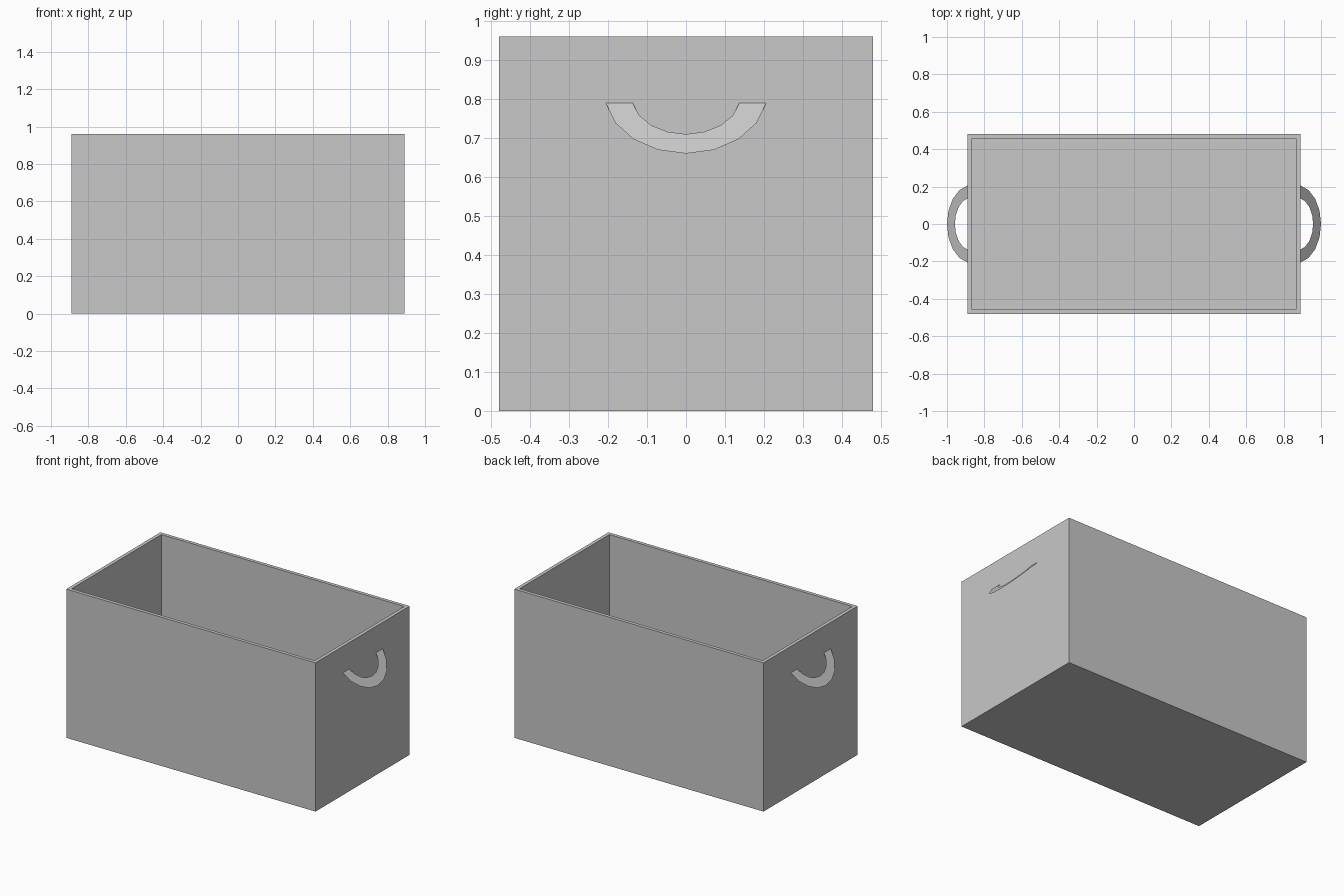
import bpy, bmesh
from math import sin, cos, radians

cube = bpy.data.objects.get("Cube")
if cube:
    bpy.data.objects.remove(cube, do_unlink=True)

grey = bpy.data.materials.new("light grey")
grey.use_nodes = True
colour = (0.58, 0.58, 0.58, 1)
grey.diffuse_color = colour
grey.node_tree.nodes["Principled BSDF"].inputs["Base Color"].default_value = colour

HALF_X, HALF_Y, HEIGHT, WALL = 0.89, 0.48, 0.96, 0.032


def add_object(name, bm):
    mesh = bpy.data.meshes.new(name)
    bm.to_mesh(mesh)
    bm.free()
    mesh.materials.append(grey)
    obj = bpy.data.objects.new(name, mesh)
    bpy.context.collection.objects.link(obj)
    return obj


# Open box: inset the top face for the rim, then sink it to make the floor
bm = bmesh.new()
bmesh.ops.create_cube(bm, size=1)
for v in bm.verts:
    v.co.x *= 2 * HALF_X
    v.co.y *= 2 * HALF_Y
    v.co.z = (v.co.z + 0.5) * HEIGHT
top = max(bm.faces, key=lambda f: f.calc_center_median().z)
bmesh.ops.inset_region(bm, faces=[top], thickness=WALL)
floor = bmesh.ops.extrude_discrete_faces(bm, faces=[top])["faces"][0]
for v in floor.verts:
    v.co.z = WALL
bmesh.ops.recalc_face_normals(bm, faces=bm.faces[:])
add_object("box", bm)


# Flat curved handles, sloping down and out from each end wall
def arc_point(side, angle, radius_y, radius_z, bottom):
    z = bottom + radius_z * (1 - cos(angle))
    x = HALF_X + (0.79 - z) * 0.11 / 0.13
    return (side * x, radius_y * sin(angle), z)


for name, side in (("left_handle", 1), ("right_handle", -1)):
    bm = bmesh.new()
    rows = []
    for step in range(-4, 5):
        a = radians(20 * step)
        rows.append((bm.verts.new(arc_point(side, a, 0.209, 0.157, 0.66)),
                     bm.verts.new(arc_point(side, a, 0.139, 0.097, 0.71))))
    for (o1, i1), (o2, i2) in zip(rows, rows[1:]):
        face = bm.faces.new((o1, o2, i2, i1))
        face.normal_update()
        if face.normal.z < 0:
            face.normal_flip()
    add_object(name, bm)
